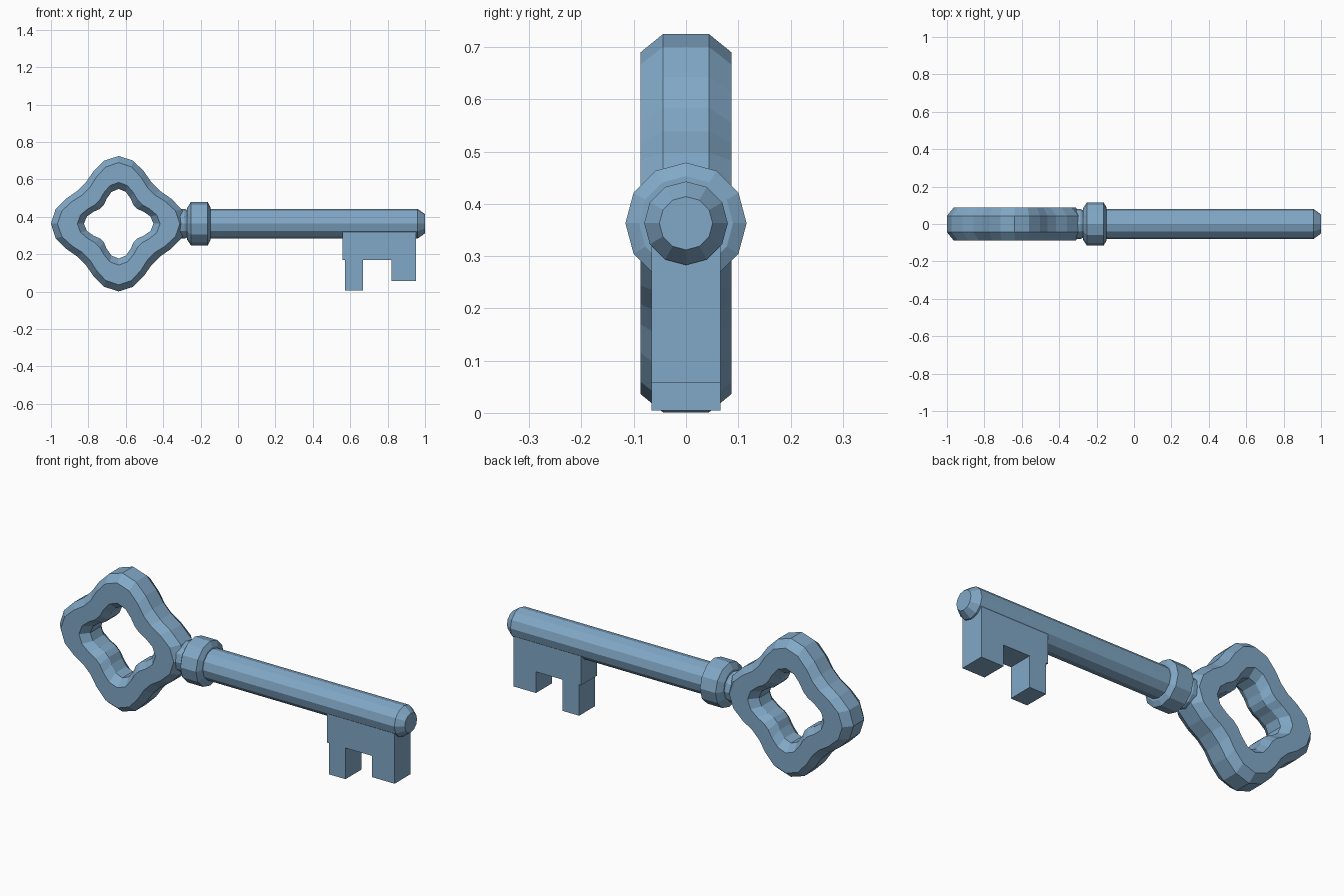
import bpy, bmesh, math

if "Cube" in bpy.data.objects:
    bpy.data.objects.remove(bpy.data.objects["Cube"])

ZC = 0.363  # height of the key's long axis

metal = bpy.data.materials.new("blue_grey_metal")
metal.diffuse_color = (0.22, 0.39, 0.565, 1)
metal.use_nodes = True
metal.node_tree.nodes["Principled BSDF"].inputs["Base Color"].default_value = metal.diffuse_color


def finish(name, bm):
    bmesh.ops.recalc_face_normals(bm, faces=bm.faces[:])
    me = bpy.data.meshes.new(name)
    bm.to_mesh(me)
    bm.free()
    me.materials.append(metal)
    ob = bpy.data.objects.new(name, me)
    bpy.context.collection.objects.link(ob)
    return ob


def skin(bm, rings, closed):
    """Join successive loops of vertices with quads."""
    n = len(rings[0])
    for i in range(len(rings) if closed else len(rings) - 1):
        a, b = rings[i], rings[(i + 1) % len(rings)]
        for j in range(n):
            k = (j + 1) % n
            bm.faces.new((a[j], a[k], b[k], b[j]))


def lathe_x(name, profile, sides=12):
    """Turned part around the long axis; profile is (x, radius)."""
    bm = bmesh.new()
    rings = []
    for x, r in profile:
        rings.append([bm.verts.new((x, r * math.sin(t), ZC + r * math.cos(t)))
                      for t in (2 * math.pi * k / sides for k in range(sides))])
    skin(bm, rings, False)
    bm.faces.new(rings[0])
    bm.faces.new(rings[-1])
    return finish(name, bm)


# Bow: scalloped four-lobed ring with chamfered edges
bm = bmesh.new()
rings = []
SEG, CX, CH = 28, -0.638, 0.035
for i in range(SEG):
    t = 2 * math.pi * i / SEG
    c = math.cos(4 * t)
    ro = 0.320 + 0.042 * c
    ri = 0.155 + 0.031 * c
    section = [(ro, -0.044), (ro, 0.044), (ro - CH, 0.087), (ri + CH, 0.087),
               (ri, 0.044), (ri, -0.044), (ri + CH, -0.087), (ro - CH, -0.087)]
    rings.append([bm.verts.new((CX + r * math.cos(t), y, ZC + r * math.sin(t)))
                  for r, y in section])
skin(bm, rings, True)
finish("bow", bm)

# Shaft with tapered tip, and the collar next to the bow
lathe_x("shaft", [(-0.31, 0.08), (-0.285, 0.08), (-0.265, 0.07), (-0.22, 0.08),
                  (0.96, 0.08), (1.0, 0.051)])
lathe_x("collar", [(-0.272, 0.085), (-0.252, 0.116), (-0.162, 0.116), (-0.148, 0.09)])

# Bit: toothed plate below the shaft
outline = [(0.56, 0.35), (0.56, 0.168), (0.572, 0.168), (0.572, 0.005),
           (0.668, 0.005), (0.668, 0.168), (0.822, 0.168), (0.822, 0.057),
           (0.952, 0.057), (0.952, 0.35)]
bm = bmesh.new()
face = bm.faces.new([bm.verts.new((x, -0.066, z)) for x, z in outline])
ext = bmesh.ops.extrude_face_region(bm, geom=[face], use_keep_orig=True)
bmesh.ops.translate(bm, vec=(0, 0.132, 0),
                    verts=[g for g in ext["geom"] if isinstance(g, bmesh.types.BMVert)])
finish("bit", bm)
